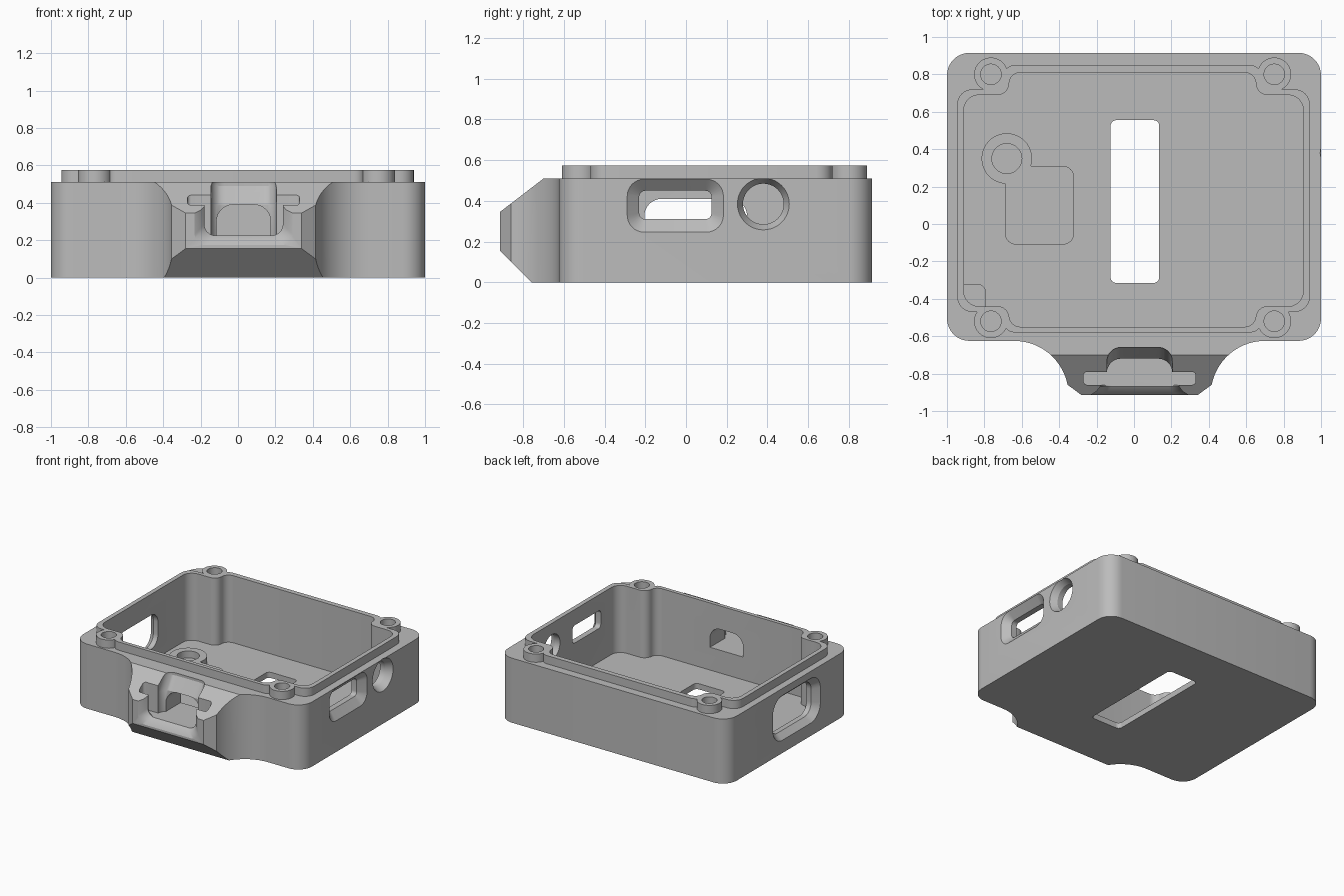
import bpy, bmesh, math
from mathutils import Vector

if "Cube" in bpy.data.objects:
    bpy.data.objects.remove(bpy.data.objects["Cube"])

grey = bpy.data.materials.new("plain_grey")
grey.diffuse_color = (0.5, 0.5, 0.5, 1)
grey.use_nodes = True
grey.node_tree.nodes["Principled BSDF"].inputs["Base Color"].default_value = grey.diffuse_color


def solid(name, rings):
    """Closed solid through matching rings of 3D points."""
    bm = bmesh.new()
    vs = [[bm.verts.new(p) for p in r] for r in rings]
    n = len(rings[0])
    for a, b in zip(vs, vs[1:]):
        for i in range(n):
            j = (i + 1) % n
            bm.faces.new((a[i], a[j], b[j], b[i]))
    bm.faces.new(vs[0][::-1])
    bm.faces.new(vs[-1])
    bmesh.ops.recalc_face_normals(bm, faces=bm.faces)
    me = bpy.data.meshes.new(name)
    bm.to_mesh(me)
    bm.free()
    me.materials.append(grey)
    ob = bpy.data.objects.new(name, me)
    bpy.context.collection.objects.link(ob)
    return ob


def rounded(corners, seg=8):
    """Polygon (x, y, radius) with filleted corners."""
    out = []
    n = len(corners)
    for i, (x, y, r) in enumerate(corners):
        p = Vector((x, y))
        if r == 0:
            out.append((x, y))
            continue
        a = (Vector(corners[i - 1][:2]) - p).normalized()
        b = (Vector(corners[(i + 1) % n][:2]) - p).normalized()
        half = a.angle(b) / 2
        c = p + (a + b).normalized() * (r / math.sin(half))
        s = p + a * (r / math.tan(half)) - c
        e = p + b * (r / math.tan(half)) - c
        sweep = s.angle_signed(e)
        for k in range(seg + 1):
            t = -sweep * k / seg
            out.append((c.x + s.x * math.cos(t) - s.y * math.sin(t),
                        c.y + s.x * math.sin(t) + s.y * math.cos(t)))
    return out


def rect(x0, x1, y0, y1, r, seg=8):
    return rounded([(x0, y0, r), (x1, y0, r), (x1, y1, r), (x0, y1, r)], seg)


def circle(x, y, r, n=40):
    return [(x + r * math.cos(2 * math.pi * i / n), y + r * math.sin(2 * math.pi * i / n)) for i in range(n)]


def along_z(name, *levels):
    return solid(name, [[(x, y, z) for x, y in pts] for pts, z in levels])


def along_x(name, *levels):
    return solid(name, [[(x, y, z) for y, z in pts] for pts, x in levels])


def along_y(name, *levels):
    return solid(name, [[(x, y, z) for x, z in pts] for pts, y in levels])


def boolean(target, tool, op):
    m = target.modifiers.new(op, 'BOOLEAN')
    m.operation = op
    m.solver = 'EXACT'
    m.object = tool
    bpy.context.view_layer.objects.active = target
    bpy.ops.object.modifier_apply(modifier=m.name)
    bpy.data.objects.remove(tool)


def cut(tool):
    boolean(case, tool, 'DIFFERENCE')


def join(tool):
    boolean(case, tool, 'UNION')


def arc(cx, cy, r, a0, a1, n=14):
    return [(cx + r * math.cos(math.radians(a0 + (a1 - a0) * i / n)),
             cy + r * math.sin(math.radians(a0 + (a1 - a0) * i / n))) for i in range(n + 1)]


def notched(x0, x1, y0, y1, nx, ny0, ny1):
    """Outline stepped in at all four corners around the screw posts."""
    r = 0.06
    return rounded([(x0, ny1, 0.08), (-nx - .008, ny1, r), (-nx - .008, y1, r), (nx - .008, y1, r),
                    (nx - .008, ny1, r), (x1, ny1, 0.08), (x1, ny0, 0.08), (nx - .008, ny0, r),
                    (nx - .008, y0, r), (-nx - .008, y0, r), (-nx - .008, ny0, r), (x0, ny0, 0.08)], 6)


# Outer shell with the flared front nose
F = -0.625
plan = arc(-0.88, F + 0.12, 0.12, 180, 270, 8)
plan += arc(-0.64, -0.915, 0.29, 90, 11)
plan += [(-0.28, -0.915), (0.34, -0.915)]
plan += arc(0.70, -0.915, 0.29, 169, 90)
plan += arc(0.88, F + 0.12, 0.12, 270, 360, 8)
plan += arc(0.88, 0.795, 0.12, 0, 90, 8) + arc(-0.88, 0.795, 0.12, 90, 180, 8)
case = along_z("case_body", (plan, 0), (plan, 0.51))

# Nose bevels, above and below
for tri in ([(-0.70, 0.51), (-0.629, 0.565), (-1.1, 0.565), (-1.1, 0.203)],
            [(-0.76, 0.0), (-0.71, -0.05), (-1.1, -0.05), (-1.1, 0.34)]):
    cut(along_x("bevel_cutter", (tri, -0.8), (tri, 0.8)))

# Raised sealing lip and screw posts
lip = notched(-0.945, 0.94, -0.58, 0.85, 0.69, -0.47, 0.72)
join(along_z("lip", (lip, 0.4), (lip, 0.575)))
posts = [(x, y) for x in (-0.765, 0.75) for y in (-0.52, 0.80)]
for x, y in posts:
    join(along_z("post", (circle(x, y, 0.09), 0.41), (circle(x, y, 0.09), 0.575)))

# Inner cavity
FLOOR = 0.045
inner = notched(-0.91, 0.905, -0.55, 0.81, 0.66, -0.44, 0.69)
cut(along_z("cavity_cutter", (inner, FLOOR), (inner, 0.8)))

# Screw holes
for x, y in posts:
    cut(along_z("hole_cutter", (circle(x, y, 0.055, 24), 0.15), (circle(x, y, 0.055, 24), 0.8)))

# Floor pad with round boss, and corner block
pad = rect(-0.69, -0.32, -0.11, 0.31, 0.06)
join(along_z("pad", (pad, 0.02), (pad, 0.1)))
join(along_z("boss", (circle(-0.68, 0.35, 0.135), 0.02), (circle(-0.68, 0.35, 0.135), 0.1)))
cut(along_z("boss_cutter", (circle(-0.68, 0.35, 0.08), FLOOR), (circle(-0.68, 0.35, 0.08), 0.3)))
block = rounded([(-0.93, -0.46, 0), (-0.79, -0.46, 0), (-0.79, -0.32, 0.05), (-0.93, -0.32, 0)])
join(along_z("block", (block, 0.02), (block, 0.1)))

# Floor window
win = rect(-0.125, 0.135, -0.315, 0.555, 0.03)
cut(along_z("window_cutter", (win, -0.1), (win, 0.3)))


# Side ports with bevelled rims
def port(side, small, big):
    cut(along_x("port_cutter", (small, side * 0.8), (small, side * 0.95), (big, side * 1.001), (big, side * 1.1)))


port(1, rect(-0.23, 0.125, 0.31, 0.45, 0.03), rect(-0.29, 0.185, 0.245, 0.508, 0.085))
port(1, circle(0.38, 0.385, 0.10), circle(0.38, 0.385, 0.128))
port(-1, rect(-0.205, 0.30, 0.14, 0.41, 0.085), rect(-0.25, 0.345, 0.10, 0.455, 0.12))

# Arched passage through the front wall
arch = rounded([(-0.115, 0.225, 0), (0.175, 0.225, 0), (0.175, 0.39, 0.09), (-0.115, 0.39, 0.09)])
cut(along_y("arch_cutter", (arch, -0.80), (arch, -0.5)))


# Cradle pocket behind the slot, widening upwards
def pocket(y):
    return rounded([(-0.145, -0.83, 0), (0.205, -0.83, 0), (0.205, y, 0.075), (-0.145, y, 0.075)])


cut(along_z("pocket_cutter", (pocket(-0.72), 0.225), (pocket(-0.72), 0.39),
            (pocket(-0.66), 0.49), (pocket(-0.66), 0.56)))

# Cross slot dropped in from the top
slot = rect(-0.27, 0.33, -0.86, -0.79, 0.02, 4)
cut(along_z("slot_cutter", (slot, 0.225), (slot, 0.6)))


# Open flared mouth at the front
def mouth(w, z):
    return rounded([(0.03 - w, z, 0.06), (0.03 + w, z, 0.06), (0.03 + w, 0.6, 0), (0.03 - w, 0.6, 0)])


cut(along_y("mouth_cutter", (mouth(0.21, 0.225), -0.82), (mouth(0.21, 0.225), -0.868),
            (mouth(0.23, 0.205), -0.895), (mouth(0.27, 0.165), -0.92)))

# Shading
bpy.ops.object.select_all(action='DESELECT')
case.select_set(True)
bpy.context.view_layer.objects.active = case
bpy.ops.object.shade_smooth_by_angle(angle=math.radians(25))
